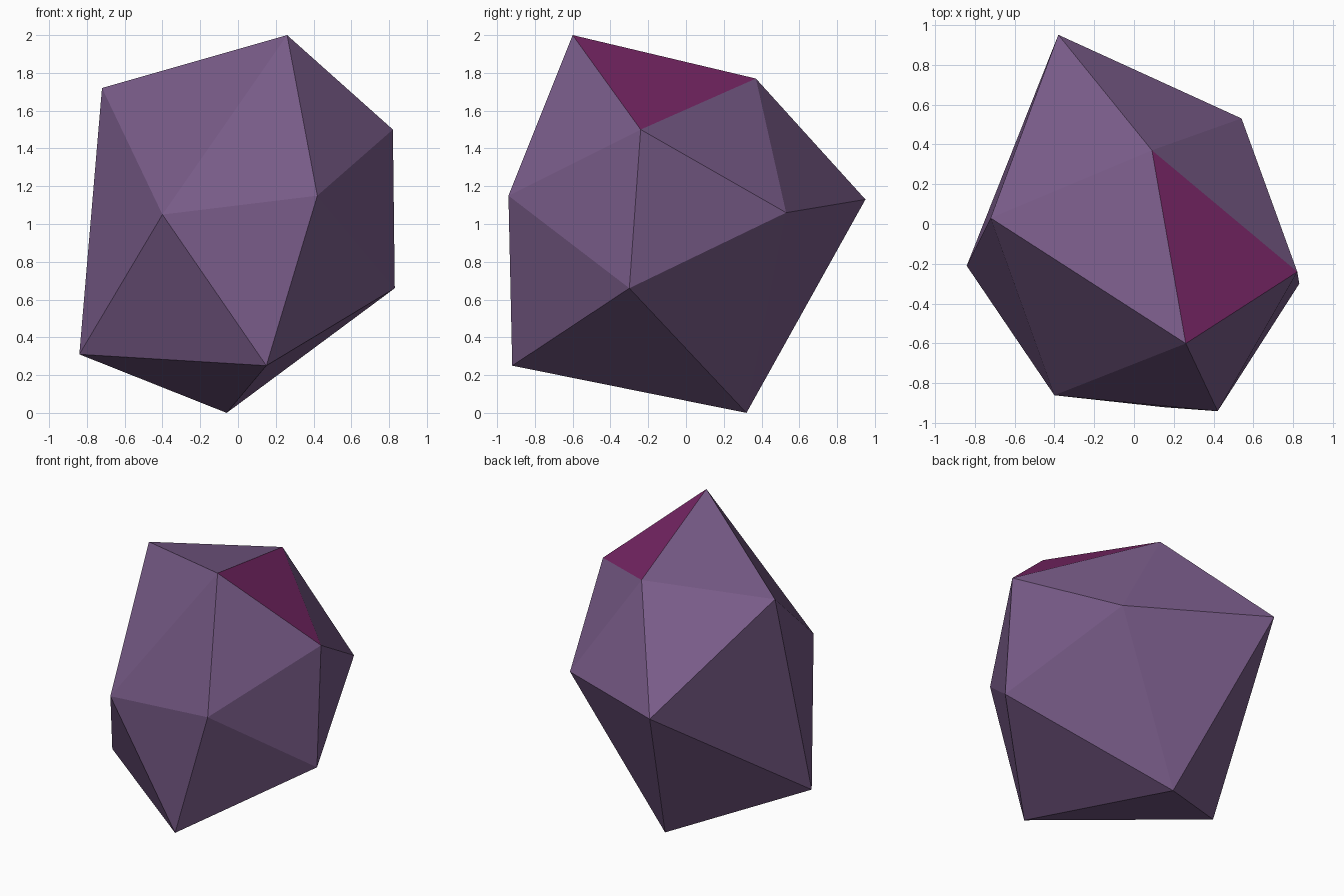
import bpy
import bmesh

default_cube = bpy.data.objects.get("Cube")
if default_cube:
    bpy.data.objects.remove(default_cube, do_unlink=True)


def make_material(name, colour):
    material = bpy.data.materials.new(name)
    material.use_nodes = True
    rgba = (*colour, 1)
    material.diffuse_color = rgba
    shader = material.node_tree.nodes["Principled BSDF"]
    shader.inputs["Base Color"].default_value = rgba
    return material


# Corners of the irregular twenty-sided stone
corners = {
    "peak": (.26, -.6, 2),
    "crown_back": (.09, .37, 1.77),
    "crown_right": (-.72, .03, 1.72),
    "crown_left": (.82, -.24, 1.5),
    "brow_left": (.42, -.94, 1.15),
    "brow_right": (-.4, -.86, 1.05),
    "rear": (-.38, .95, 1.13),
    "rear_left": (.54, .53, 1.06),
    "side_left": (.83, -.3, .66),
    "side_right": (-.84, -.21, .31),
    "toe": (.15, -.92, .25),
    "foot": (-.06, .32, 0),
}

# Rings of corners around the peak and the foot, in matching order
upper_ring = ["crown_right", "brow_right", "brow_left", "crown_left", "crown_back"]
lower_ring = ["side_right", "toe", "side_left", "rear_left", "rear"]

mesh = bpy.data.meshes.new("stone")
bm = bmesh.new()
vert = {name: bm.verts.new(position) for name, position in corners.items()}


def add_face(*names):
    return bm.faces.new([vert[name] for name in names])


# Cap, base and the zigzag band between them
for i, upper in enumerate(upper_ring):
    j = (i + 1) % len(upper_ring)
    next_upper, lower, next_lower = upper_ring[j], lower_ring[i], lower_ring[j]
    cap = add_face("peak", upper, next_upper)
    # One accent facet on the cap
    cap.material_index = int(upper == "crown_left")
    add_face("foot", next_lower, lower)
    add_face(upper, lower, next_upper)
    add_face(next_upper, lower, next_lower)

bmesh.ops.recalc_face_normals(bm, faces=bm.faces)
bm.to_mesh(mesh)
bm.free()

mesh.materials.append(make_material("dusty purple", (.188, .105, .246)))
mesh.materials.append(make_material("deep magenta", (.188, .02, .133)))
stone = bpy.data.objects.new("stone", mesh)
bpy.context.collection.objects.link(stone)
